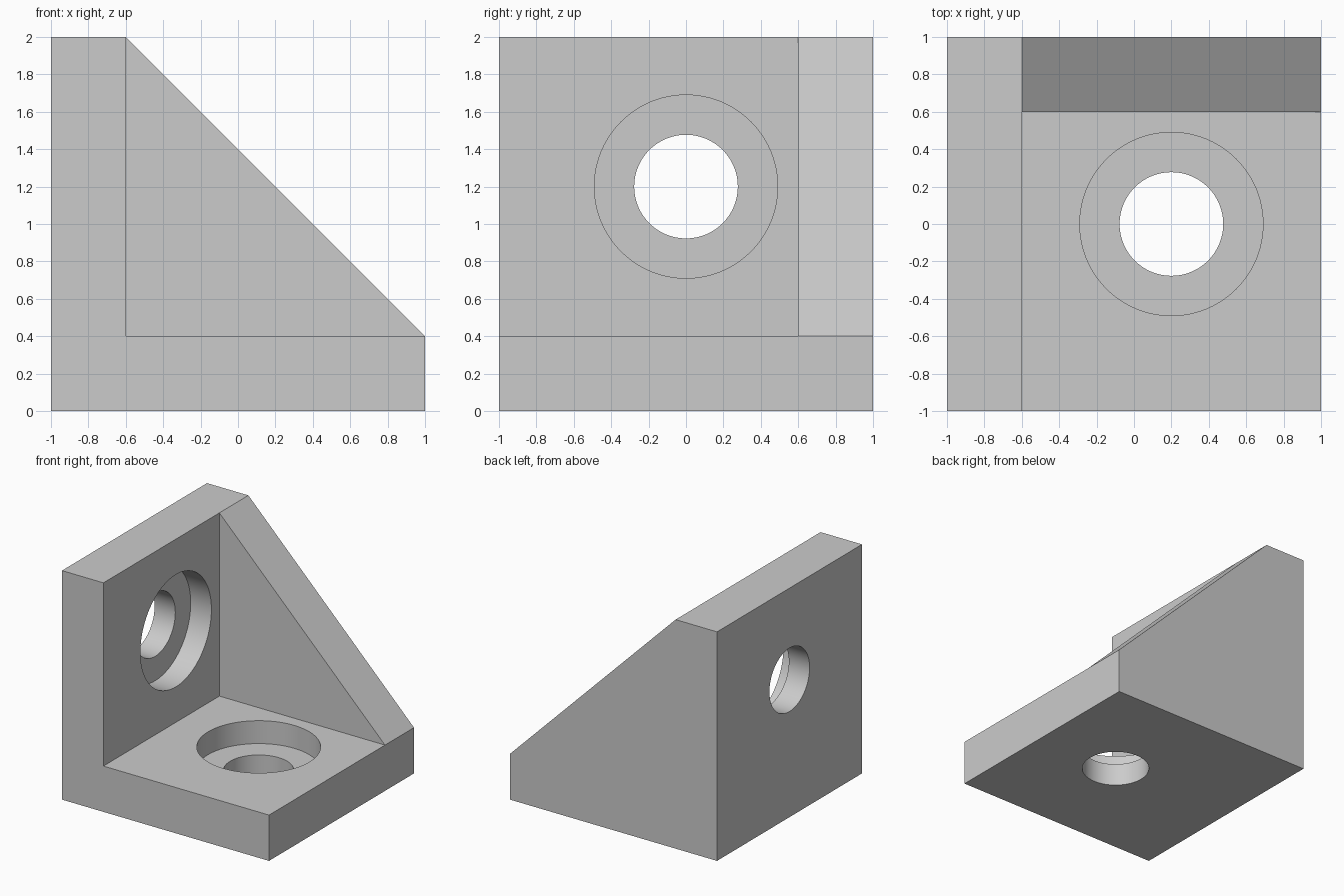
import bpy, bmesh, math

cube = bpy.data.objects.get("Cube")
if cube:
    bpy.data.objects.remove(cube, do_unlink=True)

grey = bpy.data.materials.new("light grey")
grey.use_nodes = True
colour = (0.6, 0.6, 0.6, 1)
grey.diffuse_color = colour
grey.node_tree.nodes["Principled BSDF"].inputs["Base Color"].default_value = colour

WALL = 0.4          # thickness of base, upright and gusset
INNER = WALL - 1    # inner face of the upright
RIB = 1 - WALL      # front face of the gusset

# Profiles in x and z: an L for the open part, a filled-in L behind the gusset
outline = [(-1, 0), (1, 0), (1, WALL), (INNER, 2), (-1, 2)]
corner = (INNER, WALL)
angle = outline[:3] + [corner] + outline[3:]

# Bracket body: two prisms sharing one section, with no inner wall
bm = bmesh.new()


def section(profile, y):
    return {p: bm.verts.new((p[0], y, p[1])) for p in profile}


def skin(profile, a, b):
    for p, q in zip(profile, profile[1:] + profile[:1]):
        bm.faces.new((a[p], a[q], b[q], b[p]))


front, middle, back = section(angle, -1), section(angle, RIB), section(outline, 1)
skin(angle, front, middle)
skin(outline, middle, back)
bm.faces.new([front[p] for p in angle])
bm.faces.new([back[p] for p in outline])
bm.faces.new([middle[p] for p in (outline[2], outline[3], corner)])
bmesh.ops.recalc_face_normals(bm, faces=bm.faces[:])
bmesh.ops.dissolve_limit(bm, angle_limit=math.radians(1),
                         verts=bm.verts[:], edges=bm.edges[:])
mesh = bpy.data.meshes.new("corner_bracket")
bm.to_mesh(mesh)
bm.free()
mesh.materials.append(grey)
bracket = bpy.data.objects.new("corner_bracket", mesh)
bpy.context.collection.objects.link(bracket)


def drill(location, rotation, radius, depth):
    """Cut a round hole into the bracket."""
    bpy.ops.mesh.primitive_cylinder_add(vertices=96, radius=radius, depth=depth,
                                        location=location, rotation=rotation)
    cutter = bpy.context.object
    cutter.name = "hole_cutter"
    cutter.hide_render = True
    cutter.data.materials.append(grey)
    mod = bracket.modifiers.new("hole", 'BOOLEAN')
    mod.operation, mod.solver, mod.object = 'DIFFERENCE', 'EXACT', cutter
    bpy.ops.object.select_all(action='DESELECT')
    bracket.select_set(True)
    bpy.context.view_layer.objects.active = bracket
    bpy.ops.object.modifier_apply(modifier=mod.name)
    bpy.data.objects.remove(cutter, do_unlink=True)


# Counterbored bolt holes: one down through the base, one through the upright
upright_turn = (0, math.pi / 2, 0)
for radius, depth in ((0.49, WALL), (0.277, 3 * WALL)):
    drill((0.2, 0, WALL), (0, 0, 0), radius, depth)
    drill((INNER, 0, 1.2), upright_turn, radius, depth)

bpy.ops.object.shade_smooth_by_angle(angle=math.radians(30))
